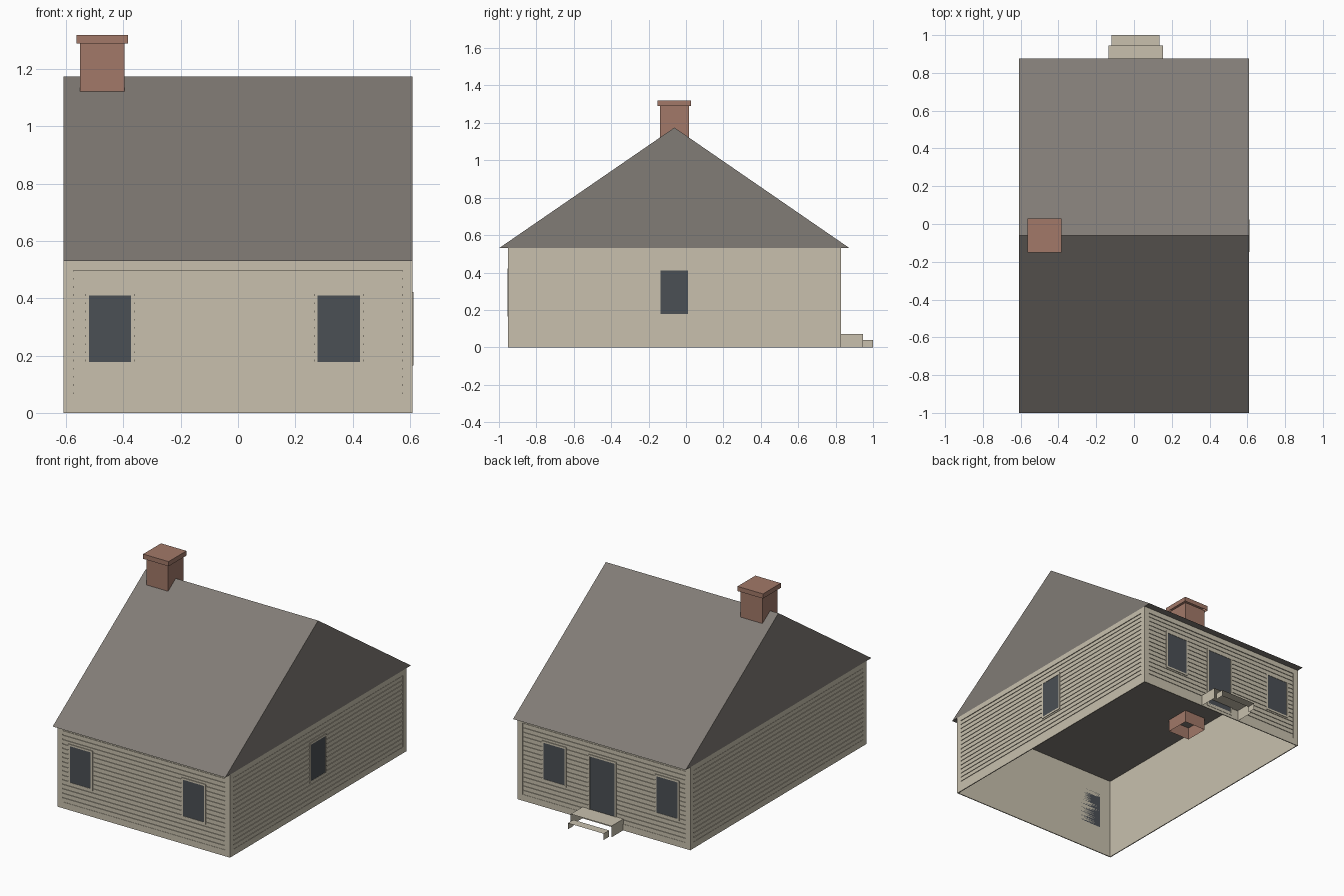
import bpy, bmesh
from mathutils import Matrix, Vector
from math import pi

old = bpy.data.objects.get("Cube")
if old:
    bpy.data.objects.remove(old, do_unlink=True)


def material(name, rgb):
    m = bpy.data.materials.new(name)
    m.use_nodes = True
    m.diffuse_color = (*rgb, 1)
    m.node_tree.nodes["Principled BSDF"].inputs["Base Color"].default_value = (*rgb, 1)
    return m


CREAM = material("cream_paint", (0.58, 0.53, 0.42))
SLATE = material("grey_roofing", (0.22, 0.2, 0.18))
GLASS = material("dark_glass", (0.07, 0.08, 0.09))
BRICK = material("red_brick", (0.36, 0.19, 0.14))


def finish(name, bm, mat, matrix=None):
    mesh = bpy.data.meshes.new(name)
    if matrix:
        bm.transform(matrix)
    bm.to_mesh(mesh)
    bm.free()
    mesh.materials.append(mat)
    obj = bpy.data.objects.new(name, mesh)
    bpy.context.collection.objects.link(obj)
    return obj


def add_box(bm, lo, hi, skip=()):
    """Box between two corners; skip lists the outward directions left open."""
    lo, hi = Vector(lo), Vector(hi)
    size = hi - lo
    made = bmesh.ops.create_cube(bm, size=1, matrix=Matrix.Translation((lo + hi) / 2)
                                 @ Matrix.Diagonal((*size, 1)))
    bm.normal_update()
    faces = {f for v in made["verts"] for f in v.link_faces}
    drop = [f for f in faces if any(f.normal.dot(Vector(d)) > 0.9 for d in skip)]
    bmesh.ops.delete(bm, geom=drop, context="FACES")


def boxes(name, mat, items, matrix=None):
    bm = bmesh.new()
    for item in items:
        add_box(bm, *item)
    return finish(name, bm, mat, matrix)


UP, DOWN, FRONT, BACK = (0, 0, 1), (0, 0, -1), (0, -1, 0), (0, 1, 0)

# House proportions
HALF_X, HALF_Y, MID_Y, EAVE = 0.604, 0.884, -0.062, 0.53
BOARD, SILL, HEAD = 0.035, 0.04, 0.497
ROWS, GAP = 16, 0.006

# Open wall shell
boxes("wall_shell", CREAM, [((-HALF_X, MID_Y - HALF_Y, 0),
                             (HALF_X, MID_Y + HALF_Y, EAVE), (UP, DOWN))])


def dress_wall(side, half, matrix, openings):
    """Outer layers of one wall: x runs along it and -y points outward."""
    # Corner, base and top boards
    edge = half + 0.006
    inner = edge - BOARD
    boxes(side + "_trim", CREAM, [
        ((-edge, -0.006, 0), (-inner, 0, EAVE)),
        ((inner, -0.006, 0), (edge, 0, EAVE)),
        ((-inner, -0.006, 0), (inner, 0, SILL)),
        ((-inner, -0.006, HEAD), (inner, 0, EAVE))], matrix)
    # Horizontal siding with narrow grooves
    pitch = (HEAD - SILL) / ROWS
    boxes(side + "_siding", CREAM, [
        ((-inner, -0.004, SILL + i * pitch + (GAP / 2 if i else 0)),
         (inner, 0, SILL + (i + 1) * pitch - GAP / 2)) for i in range(ROWS)], matrix)
    # Framed windows and doors
    b = 0.012
    for name, u0, u1, z0, z1 in openings:
        boxes(f"{side}_{name}_pane", GLASS, [((u0, -0.006, z0), (u1, 0, z1))], matrix)
        boxes(f"{side}_{name}_frame", CREAM, [
            ((u0 - b, -0.008, z0 - b), (u0, 0, z1 + b)),
            ((u1, -0.008, z0 - b), (u1 + b, 0, z1 + b)),
            ((u0, -0.008, z1), (u1, 0, z1 + b)),
            ((u0, -0.008, z0 - b), (u1, 0, z0))], matrix)


def window(name, centre):
    return (name, centre - 0.074, centre + 0.074, 0.178, 0.41)


def place(x, y, angle):
    return Matrix.Translation((x, y, 0)) @ Matrix.Rotation(angle, 4, "Z")


pair = [window("window_a", -0.447), window("window_b", 0.352)]
back_pair = [window("window_a", -0.352), window("window_b", 0.447)]
door = ("door", -0.1, 0.075, 0.03, 0.41)
dress_wall("front", HALF_X, place(0, MID_Y - HALF_Y, 0), pair)
dress_wall("back", HALF_X, place(0, MID_Y + HALF_Y, pi), back_pair + [door])
dress_wall("left", HALF_Y, place(HALF_X, MID_Y, pi / 2), [window("window", 0)])
dress_wall("right", HALF_Y, place(-HALF_X, MID_Y, -pi / 2), [])

# Gable roof: a solid triangular prism
bm = bmesh.new()
profile = [(-1, EAVE), (0.875, EAVE), (MID_Y, 1.175)]
gable = bm.faces.new([bm.verts.new((-0.61, y, z)) for y, z in profile])
ext = bmesh.ops.extrude_face_region(bm, geom=[gable], use_keep_orig=True)
bmesh.ops.translate(bm, vec=(1.22, 0, 0),
                    verts=[v for v in ext["geom"] if isinstance(v, bmesh.types.BMVert)])
bmesh.ops.recalc_face_normals(bm, faces=bm.faces)
finish("roof", bm, SLATE)

# Hollow chimney stack and cap, open underneath
cx, cy = -0.474, MID_Y


def square(half, z0, z1, skip):
    return ((cx - half, cy - half, z0), (cx + half, cy + half, z1), skip)


boxes("chimney_stack", BRICK, [square(0.077, 0.45, 1.29, (UP, DOWN))])
boxes("chimney_cap", BRICK, [square(0.09, 1.29, 1.32, (DOWN,))])

# Back steps: thin treads on side panels, open front and back
open_sides = (DOWN, FRONT, BACK)
boxes("upper_step", CREAM, [((-0.135, 0.826, 0), (0.153, 0.945, 0.072), open_sides)])
boxes("lower_step", CREAM, [((-0.118, 0.945, 0), (0.135, 1.0, 0.04), open_sides)])
